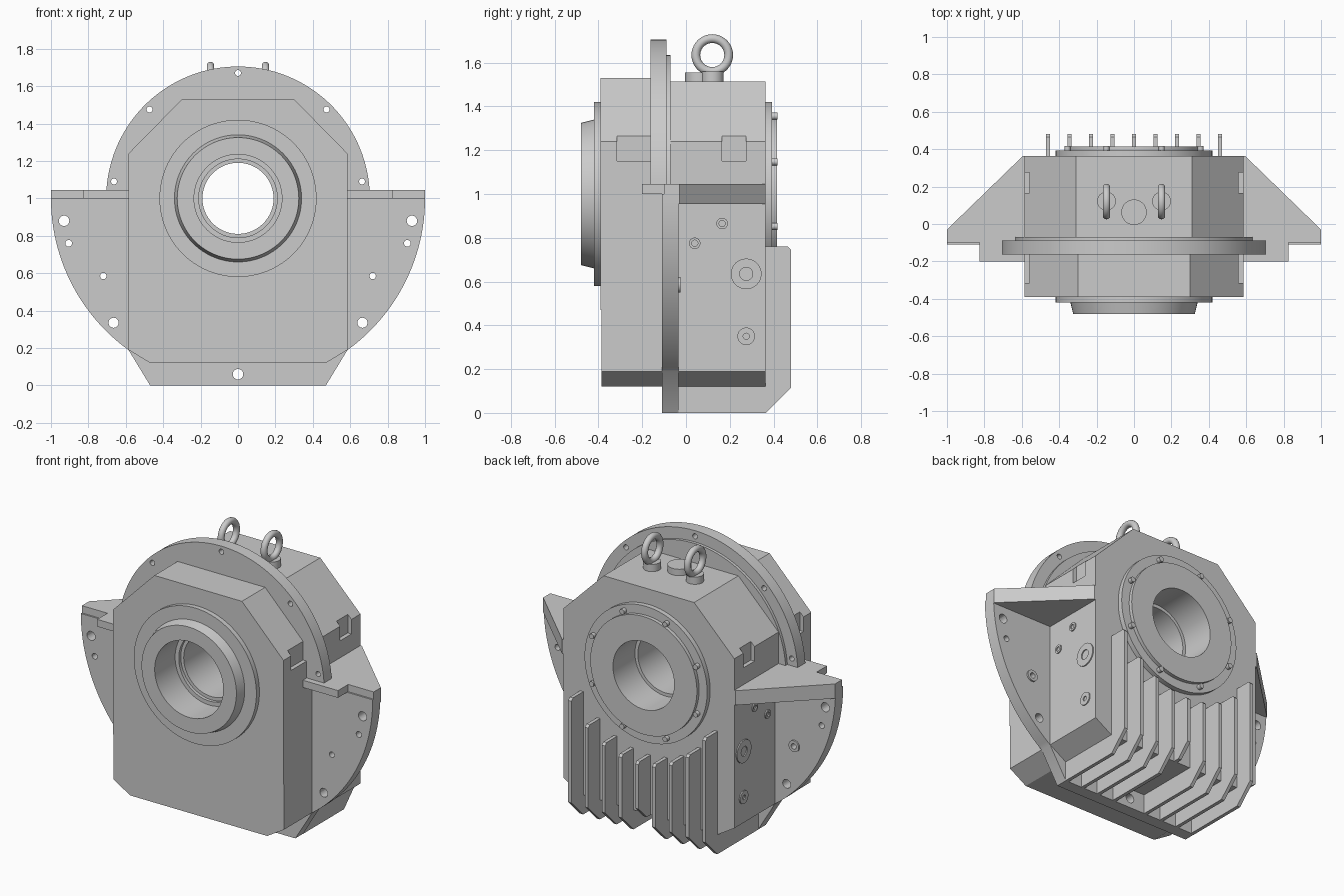
import bpy, bmesh, math
from mathutils import Vector

if "Cube" in bpy.data.objects:
    bpy.data.objects.remove(bpy.data.objects["Cube"])

PLACE = {'x': lambda u, v, d: (d, u, v),   # profile in y,z
         'y': lambda u, v, d: (u, d, v),   # profile in x,z
         'z': lambda u, v, d: (u, v, d)}   # profile in x,y


def finish(name, bm, smooth=True):
    bmesh.ops.recalc_face_normals(bm, faces=bm.faces)
    me = bpy.data.meshes.new(name)
    bm.to_mesh(me)
    bm.free()
    ob = bpy.data.objects.new(name, me)
    bpy.context.collection.objects.link(ob)
    if smooth:
        smooth_object(ob)
    return ob


def smooth_object(ob):
    bpy.ops.object.select_all(action='DESELECT')
    ob.select_set(True)
    bpy.context.view_layer.objects.active = ob
    bpy.ops.object.shade_smooth_by_angle(angle=math.radians(25))


def add_prism(bm, pts, axis, a, b):
    lo = [bm.verts.new(PLACE[axis](u, v, a)) for u, v in pts]
    hi = [bm.verts.new(PLACE[axis](u, v, b)) for u, v in pts]
    bm.faces.new(lo)
    bm.faces.new(hi[::-1])
    n = len(pts)
    for i in range(n):
        j = (i + 1) % n
        bm.faces.new((lo[i], lo[j], hi[j], hi[i]))


def prism(name, pts, axis, a, b, smooth=True):
    bm = bmesh.new()
    add_prism(bm, pts, axis, a, b)
    return finish(name, bm, smooth)


def arc(cu, cv, r, a0, a1, n):
    return [(cu + r * math.cos(math.radians(a0 + (a1 - a0) * i / n)),
             cv + r * math.sin(math.radians(a0 + (a1 - a0) * i / n))) for i in range(n + 1)]


def circle(cu, cv, r, n=32):
    return arc(cu, cv, r, 0, 360, n)[:-1]


def rect(u0, u1, v0, v1):
    return [(u0, v0), (u1, v0), (u1, v1), (u0, v1)]


def lathe(name, profile, axis, cu, cv, n=64):
    """Closed (radius, depth) profile turned around an axis."""
    bm = bmesh.new()
    rings = []
    for i in range(n):
        t = 2 * math.pi * i / n
        rings.append([bm.verts.new(PLACE[axis](cu + r * math.cos(t), cv + r * math.sin(t), d))
                      for r, d in profile])
    m = len(profile)
    for i in range(n):
        p, q = rings[i], rings[(i + 1) % n]
        for k in range(m):
            l = (k + 1) % m
            bm.faces.new((p[k], p[l], q[l], q[k]))
    return finish(name, bm)


def cut(ob, prisms):
    """Subtract a list of prisms and bake the result."""
    bm = bmesh.new()
    for p in prisms:
        add_prism(bm, *p)
    cutter = finish("cutter", bm, False)
    cutter.hide_render = True
    mod = ob.modifiers.new("cut", 'BOOLEAN')
    mod.object = cutter
    mod.operation = 'DIFFERENCE'
    mod.solver = 'EXACT'
    dg = bpy.context.evaluated_depsgraph_get()
    me = bpy.data.meshes.new_from_object(ob.evaluated_get(dg))
    ob.modifiers.clear()
    ob.data = me
    bpy.data.objects.remove(cutter)
    smooth_object(ob)


def body_outline(top, half, low=0.12):
    right = [(0.47, low), (0.585, 0.19), (0.585, 1.24), (half, top)]
    return right + [(-x, z) for x, z in reversed(right)]


# Housing: front and rear halves, bored through with side notches
bore = (circle(0, 1, 0.3, 64), 'y', -1, 1)
notches = [(rect(y0, y1, 1.15, 1.4), 'x', s * 0.56, s * 0.7)
           for s in (1, -1) for y0, y1 in ((-0.315, -0.163), (0.165, 0.275))]
tabs = [(rect(y0, y0 + 0.02, 1.13, 1.2), 'x', s * 0.565, s * 0.7)
        for s in (1, -1) for y0 in (-0.275, 0.21)]
front = prism("front_housing", body_outline(1.53, 0.30), 'y', -0.39, -0.10)
cut(front, [bore] + notches[::2] + [(rect(-1, 1, 0, 0.47), 'y', -0.5, -0.385)])
rear = prism("rear_housing", body_outline(1.515, 0.31), 'y', -0.10, 0.363)
cut(rear, [bore] + notches[1::2])

# Bearing sleeve with front collar and rear cover
lathe("bearing_sleeve", [(0.235, -0.48), (0.325, -0.48), (0.34, -0.42), (0.42, -0.42),
      (0.42, -0.385), (0.31, -0.385), (0.31, 0.36), (0.42, 0.36), (0.42, 0.393),
      (0.365, 0.393), (0.365, 0.415), (0.21, 0.415), (0.21, 0.2), (0.19, 0.2),
      (0.19, -0.26), (0.21, -0.26), (0.21, -0.28), (0.235, -0.28)], 'y', 0, 1, 96)
for i in range(8):
    t = math.radians(22.5 + 45 * i)
    prism("cover_bolt", circle(0.385 * math.cos(t), 1 + 0.385 * math.sin(t), 0.016, 16),
          'y', 0.385, 0.418)

# Upper half-ring flange and its thinner step
def half_ring(name, r, y0, y1):
    a = math.degrees(math.asin(0.04 / r))
    return prism(name, arc(0, 1, r, a, 180 - a, 64) + arc(0, 1, 0.5, 176, 4, 32), 'y', y0, y1)

upper = half_ring("upper_flange", 0.705, -0.163, -0.088)
cut(upper, [(circle(x, z, 0.016, 20), 'y', -0.3, 0.1)
            for x, z in ((0, 1.67), (0.473, 1.475), (-0.473, 1.475), (0.663, 1.09), (-0.663, 1.09))])
half_ring("upper_flange_step", 0.635, -0.09, -0.07)

# Lower mounting flange with bolt holes
a = math.degrees(math.acos(0.585))
lower = prism("lower_flange", arc(0, 1, 1, 180, 180 + a, 32) + [(-0.47, 0), (0.47, 0)]
              + arc(0, 1, 1, 360 - a, 360, 32) + arc(0, 1, 0.4, 360, 180, 32), 'y', -0.11, -0.035)
holes = [(0.93, 0.88, 0.028), (0.905, 0.76, 0.018), (0.72, 0.585, 0.017), (0.665, 0.335, 0.027)]
cut(lower, [(circle(s * x, z, r, 24), 'y', -0.3, 0.1) for s in (1, -1) for x, z, r in holes]
    + [(circle(0, 0.06, 0.028, 24), 'y', -0.3, 0.1)])

for s in (1, -1):
    # Horizontal wings in two layers
    prism("wing_plate", [(s * x, y) for x, y in ((0.57, 0.363), (0.595, 0.363), (1, -0.03), (1, -0.1),
          (0.825, -0.1), (0.825, -0.2), (0.57, -0.2))], 'z', 1.0, 1.045, False)
    prism("wing_support", [(s * x, y) for x, y in ((0.57, 0.363), (0.595, 0.363), (1, -0.03),
          (0.998, -0.04), (0.57, -0.04))], 'z', 0.955, 1.0, False)
    # Round ports on the sides
    for y, z, r, h in ((0.165, 0.865, 0.026, 0.014), (0.04, 0.775, 0.026, 0.014),
                       (0.275, 0.635, 0.07, 0.03), (0.275, 0.35, 0.04, 0.014)):
        lathe("side_port", [(h, s * 0.57), (r, s * 0.57), (r, s * 0.592), (h, s * 0.592)], 'x', y, z, 32)
    # Spot face behind one flange hole
    lathe("flange_spot_face", [(0.017, -0.04), (0.035, -0.04), (0.035, -0.025), (0.017, -0.025)],
          'y', s * 0.72, 0.585, 24)
    # Lifting eyes
    prism("eye_base", circle(s * 0.147, 0.122, 0.05), 'z', 1.5, 1.56)
    lathe("lifting_eye", [(0.075 + u, s * 0.147 + v) for u, v in circle(0, 0, 0.02, 16)],
          'x', 0.12, 1.635, 40)

# Filler cap on top
prism("filler_cap", circle(0, 0.063, 0.068, 40), 'z', 1.5, 1.555)

# Cooling fins, tops following the bearing cover
for i in range(-4, 5):
    x = i * 0.115
    top = min(0.76, 1 - math.sqrt(0.51 ** 2 - x * x))
    pts = [(0.35, top), (0.465, top), (0.48, top - 0.015)]
    if i:
        pts += [(0.48, 0.115), (0.365, 0), (-0.04, 0), (-0.04, 0.14), (0.35, 0.14)]
    else:
        pts += [(0.48, 0.2), (0.40, 0.12), (0.35, 0.12)]
    prism("cooling_fin", pts, 'x', x - 0.011, x + 0.011, False)
